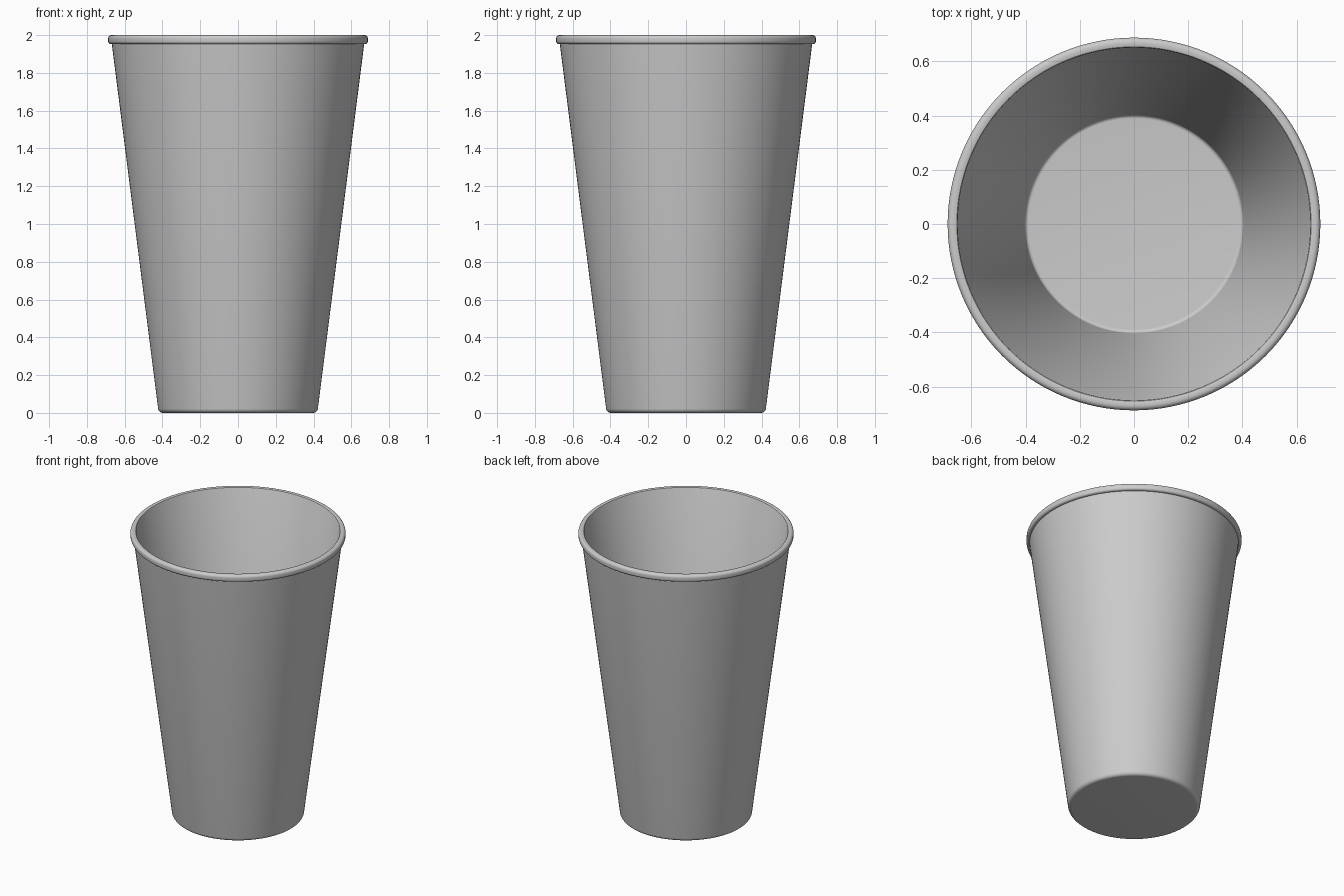
import bpy, bmesh, math

cube = bpy.data.objects.get("Cube")
if cube:
    bpy.data.objects.remove(cube, do_unlink=True)

SEGMENTS = 128

grey = bpy.data.materials.new("light grey")
grey.use_nodes = True
colour = (0.6, 0.6, 0.6, 1.0)
grey.diffuse_color = colour
grey.node_tree.nodes["Principled BSDF"].inputs["Base Color"].default_value = colour


def arc(cx, cz, r, start, end, steps=8):
    """Points (radius, height) along an arc, angles in degrees."""
    angles = [math.radians(start + (end - start) * i / steps) for i in range(steps + 1)]
    return [(cx + r * math.cos(a), cz + r * math.sin(a)) for a in angles]


def lathe(name, profile):
    """Revolve a (radius, height) profile around the z axis."""
    bm = bmesh.new()
    verts = [bm.verts.new((r, 0, z)) for r, z in profile]
    edges = [bm.edges.new(pair) for pair in zip(verts, verts[1:])]
    bmesh.ops.spin(bm, geom=verts + edges, cent=(0, 0, 0), axis=(0, 0, 1),
                   angle=math.tau, steps=SEGMENTS, use_duplicate=False)
    bmesh.ops.remove_doubles(bm, verts=bm.verts, dist=1e-5)
    bmesh.ops.recalc_face_normals(bm, faces=bm.faces)
    mesh = bpy.data.meshes.new(name)
    bm.to_mesh(mesh)
    bm.free()
    mesh.materials.append(grey)
    obj = bpy.data.objects.new(name, mesh)
    bpy.context.collection.objects.link(obj)
    bpy.ops.object.select_all(action="DESELECT")
    obj.select_set(True)
    bpy.context.view_layer.objects.active = obj
    bpy.ops.object.shade_smooth_by_angle(angle=math.radians(35))
    return obj


# Cup: underside, rounded foot, tapered wall, rolled rim, inner wall, floor
profile = [(0, 0)]
profile += arc(0.398, 0.025, 0.025, -90, -7)
profile += [(0.668, 1.952)]
profile += arc(0.672, 1.968, 0.016, -70, 0, 5)
profile += arc(0.670, 1.982, 0.018, 0, 90, 6)
profile += [(0.660, 2.0), (0.654, 1.998), (0.651, 1.993)]
profile += arc(0.389, 0.037, 0.015, -7, -90, 6)
profile += [(0, 0.022)]
lathe("cup", profile)
